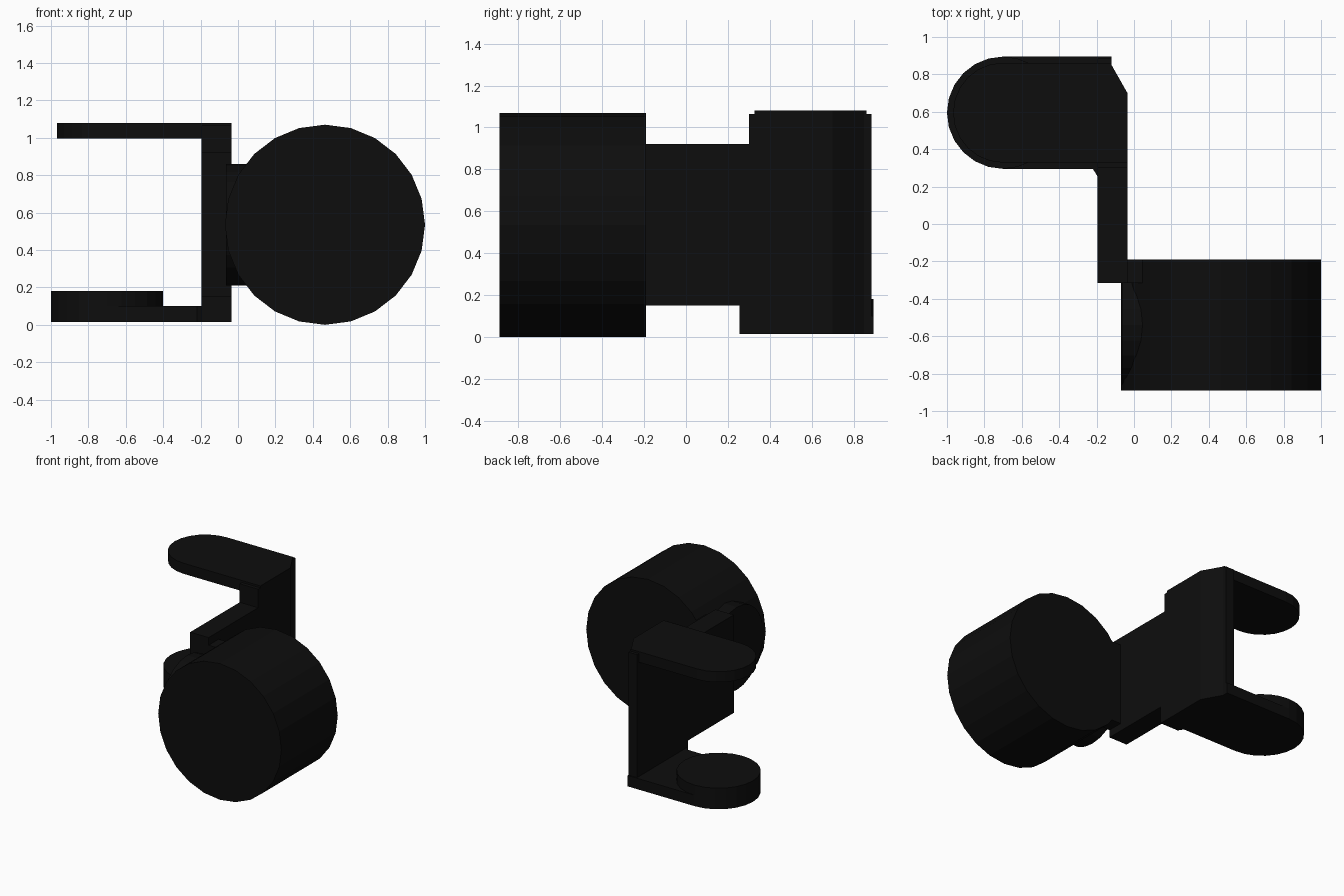
import bpy, bmesh
from math import sin, cos, pi, radians
from mathutils import Matrix

if "Cube" in bpy.data.objects:
    bpy.data.objects.remove(bpy.data.objects["Cube"])

black = bpy.data.materials.new("black")
black.diffuse_color = (0.004, 0.004, 0.004, 1)
black.use_nodes = True
black.node_tree.nodes["Principled BSDF"].inputs["Base Color"].default_value = black.diffuse_color


def finish(name, bm):
    bmesh.ops.recalc_face_normals(bm, faces=bm.faces)
    me = bpy.data.meshes.new(name)
    bm.to_mesh(me)
    bm.free()
    me.materials.append(black)
    ob = bpy.data.objects.new(name, me)
    bpy.context.collection.objects.link(ob)
    return ob


def slab(name, outline, z0, z1):
    """Flat outline in plan, extruded from z0 to z1."""
    bm = bmesh.new()
    face = bm.faces.new([bm.verts.new((x, y, z0)) for x, y in outline])
    top = bmesh.ops.extrude_face_region(bm, geom=[face])["geom"]
    bmesh.ops.translate(bm, vec=(0, 0, z1 - z0),
                        verts=[v for v in top if isinstance(v, bmesh.types.BMVert)])
    return finish(name, bm)


def box(name, x0, x1, y0, y1, z0, z1):
    return slab(name, [(x0, y0), (x1, y0), (x1, y1), (x0, y1)], z0, z1)


def cylinder(name, centre, radius, depth, axis=None):
    bm = bmesh.new()
    m = Matrix.Translation(centre)
    if axis:
        m = m @ Matrix.Rotation(radians(90), 4, axis)
    # a vertex lies on the local x axis
    bmesh.ops.create_cone(bm, cap_ends=True, segments=24, radius1=radius,
                          radius2=radius, depth=depth, matrix=m)
    return finish(name, bm)


def round_end(r):
    """Half circle at the left end of a jaw plate, back to front."""
    return [(-0.7 + r * cos(a), 0.595 + r * sin(a))
            for a in (pi / 2 + i * pi / 12 for i in range(13))]


# Round body and the hub that joins it to the arm
cylinder("round_body", (0.465, -0.54, 0.535), 0.535, 0.70, 'X')
cylinder("side_hub", (0.09, -0.54, 0.535), 0.325, 0.31, 'Y')
box("hub_block", -0.04, 0.05, -0.315, -0.19, 0.21, 0.86)

# Connecting arm
box("arm", -0.195, -0.035, -0.315, 0.31, 0.15, 0.92)

# Upright with a chamfered rear corner
slab("upright", [(-0.195, 0.3), (-0.035, 0.3), (-0.035, 0.7), (-0.12, 0.85),
                 (-0.12, 0.885), (-0.195, 0.885)], 0.03, 1.065)
box("upright_foot", -0.195, -0.035, 0.255, 0.31, 0.03, 0.16)

# Jaw plates and the round pad
slab("lower_plate", round_end(0.3) + [(-0.22, 0.295), (-0.195, 0.255), (-0.035, 0.255),
                                      (-0.035, 0.7), (-0.12, 0.85), (-0.12, 0.895)],
     0.015, 0.1)
cylinder("lower_pad", (-0.7, 0.595, 0.0975), 0.3, 0.165)
slab("upper_plate", round_end(0.267) + [(-0.035, 0.328), (-0.035, 0.7), (-0.12, 0.85),
                                        (-0.12, 0.862)], 0.997, 1.08)
